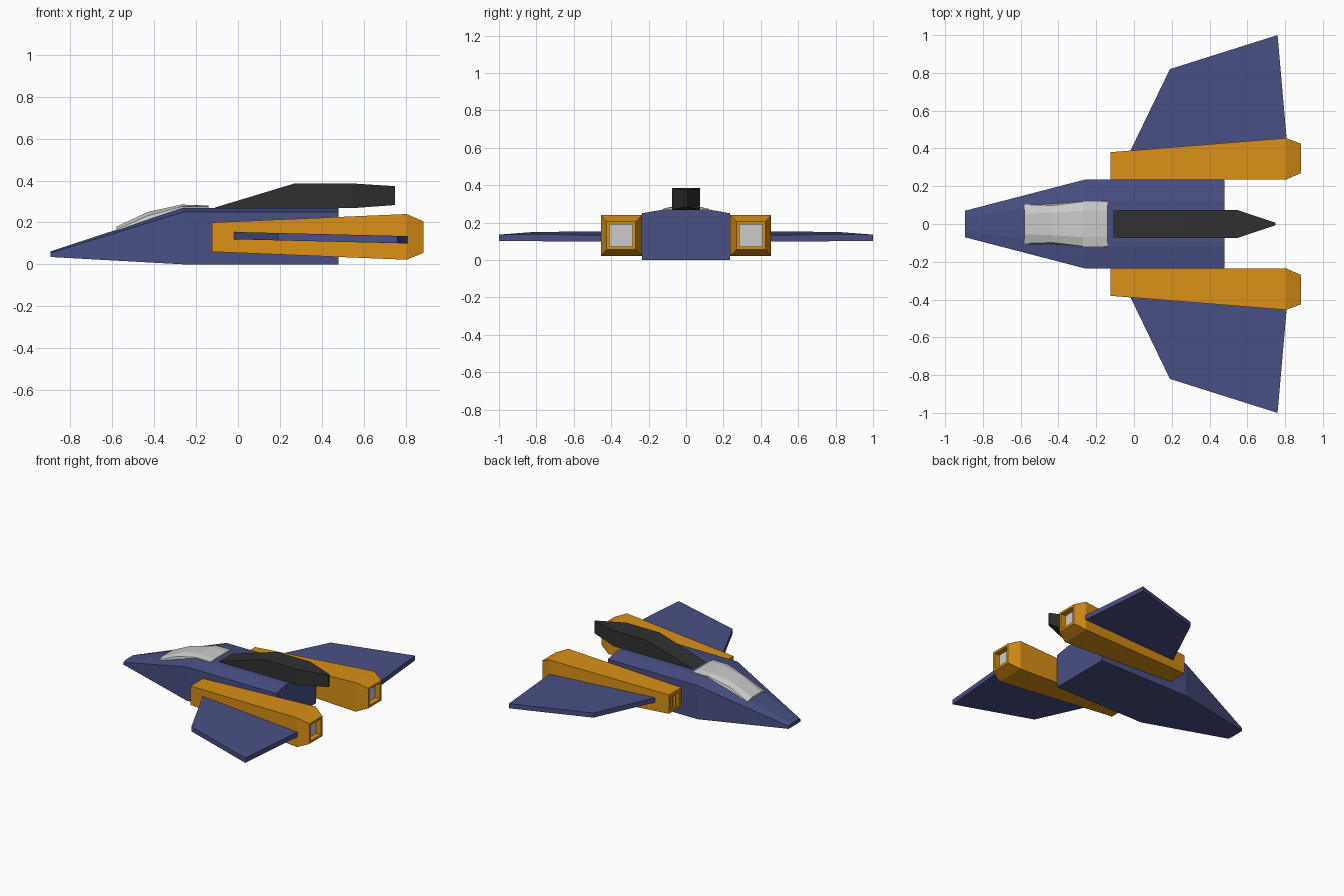
import bpy
import bmesh

if "Cube" in bpy.data.objects:
    bpy.data.objects.remove(bpy.data.objects["Cube"])


def material(name, rgb):
    m = bpy.data.materials.new(name)
    m.diffuse_color = (*rgb, 1)
    m.use_nodes = True
    m.node_tree.nodes["Principled BSDF"].inputs["Base Color"].default_value = m.diffuse_color
    return m


BLUE = material("blue_paint", (0.065, 0.08, 0.23))
ORANGE = material("orange_paint", (0.7, 0.28, 0.008))
BLACK = material("black_paint", (0.03, 0.03, 0.03))


def loft(name, rings, mat=None, mirror=False):
    """Skin equal-length rings of 3D points, capping both ends."""
    bm = bmesh.new()
    rows = [[bm.verts.new(p) for p in ring] for ring in rings]
    n = len(rows[0])
    for a, b in zip(rows, rows[1:]):
        for i in range(n):
            j = (i + 1) % n
            bm.faces.new((a[i], a[j], b[j], b[i]))
    bm.faces.new(rows[0][::-1])
    bm.faces.new(rows[-1])
    bmesh.ops.recalc_face_normals(bm, faces=bm.faces)
    mesh = bpy.data.meshes.new(name)
    bm.to_mesh(mesh)
    bm.free()
    ob = bpy.data.objects.new(name, mesh)
    bpy.context.collection.objects.link(ob)
    if mat:
        mesh.materials.append(mat)
    if mirror:
        ob.modifiers.new("Mirror", 'MIRROR').use_axis = (False, True, False)
    return ob


def symmetric(x, half):
    """Ring at x from half-profile (y, z) points, mirrored across y = 0."""
    return [(x, y, z) for y, z in half] + [(x, -y, z) for y, z in half[::-1]]


def rect(x, y0, y1, z0, z1):
    return [(x, y0, z0), (x, y1, z0), (x, y1, z1), (x, y0, z1)]


# Fuselage: wedge nose running into a chamfered box
loft("fuselage", [
    symmetric(-0.895, [(0.07, 0.035), (0.07, 0.054), (0.04, 0.062)]),
    symmetric(-0.26, [(0.235, 0), (0.235, 0.25), (0.12, 0.27)]),
    symmetric(0.48, [(0.235, 0), (0.235, 0.25), (0.12, 0.27)]),
], BLUE)

# Canopy: faceted bubble over the nose slope
loft("canopy", [
    symmetric(-0.58, [(0.105, 0.15), (0.103, 0.166), (0.055, 0.18)]),
    symmetric(-0.43, [(0.112, 0.2), (0.098, 0.232), (0.06, 0.25)]),
    symmetric(-0.27, [(0.122, 0.25), (0.118, 0.275), (0.07, 0.285)]),
    symmetric(-0.14, [(0.122, 0.26), (0.12, 0.276), (0.07, 0.281)]),
])

# Dorsal fin: ramped front, pinched tail
loft("dorsal_fin", [
    rect(-0.11, -0.075, 0.075, 0.262, 0.271),
    rect(0.27, -0.075, 0.075, 0.268, 0.386),
    rect(0.545, -0.075, 0.075, 0.268, 0.386),
    rect(0.75, -0.006, 0.006, 0.283, 0.373),
], BLACK)

# Engines: recessed intake, flared body, chamfered hollow nozzle
loft("engine", [
    rect(-0.095, 0.26, 0.355, 0.085, 0.175),
    rect(-0.125, 0.26, 0.355, 0.085, 0.175),
    rect(-0.125, 0.235, 0.38, 0.06, 0.2),
    rect(0.805, 0.235, 0.455, 0.022, 0.24),
    rect(0.885, 0.27, 0.425, 0.055, 0.205),
    rect(0.885, 0.287, 0.408, 0.072, 0.19),
    rect(0.835, 0.287, 0.408, 0.072, 0.19),
], ORANGE, mirror=True)

# Glow plates inside the nozzles
loft("nozzle_plate", [rect(x, 0.287, 0.408, 0.072, 0.19) for x in (0.83, 0.845)],
     mirror=True)

# Vertical slats in the intakes
for i, y in enumerate((0.29, 0.325)):
    loft(f"intake_slat_{i + 1}",
         [rect(x, y - 0.005, y + 0.005, 0.085, 0.175) for x in (-0.118, -0.095)],
         ORANGE, mirror=True)

# Wings: thin slabs dipping slightly toward the tail
outline = [(-0.025, 0.375), (0.19, 0.82), (0.76, 1.0), (0.81, 0.43)]
loft("wing", [[(x, y, z - 0.024 * x) for x, y in outline] for z in (0.119, 0.154)],
     BLUE, mirror=True)
